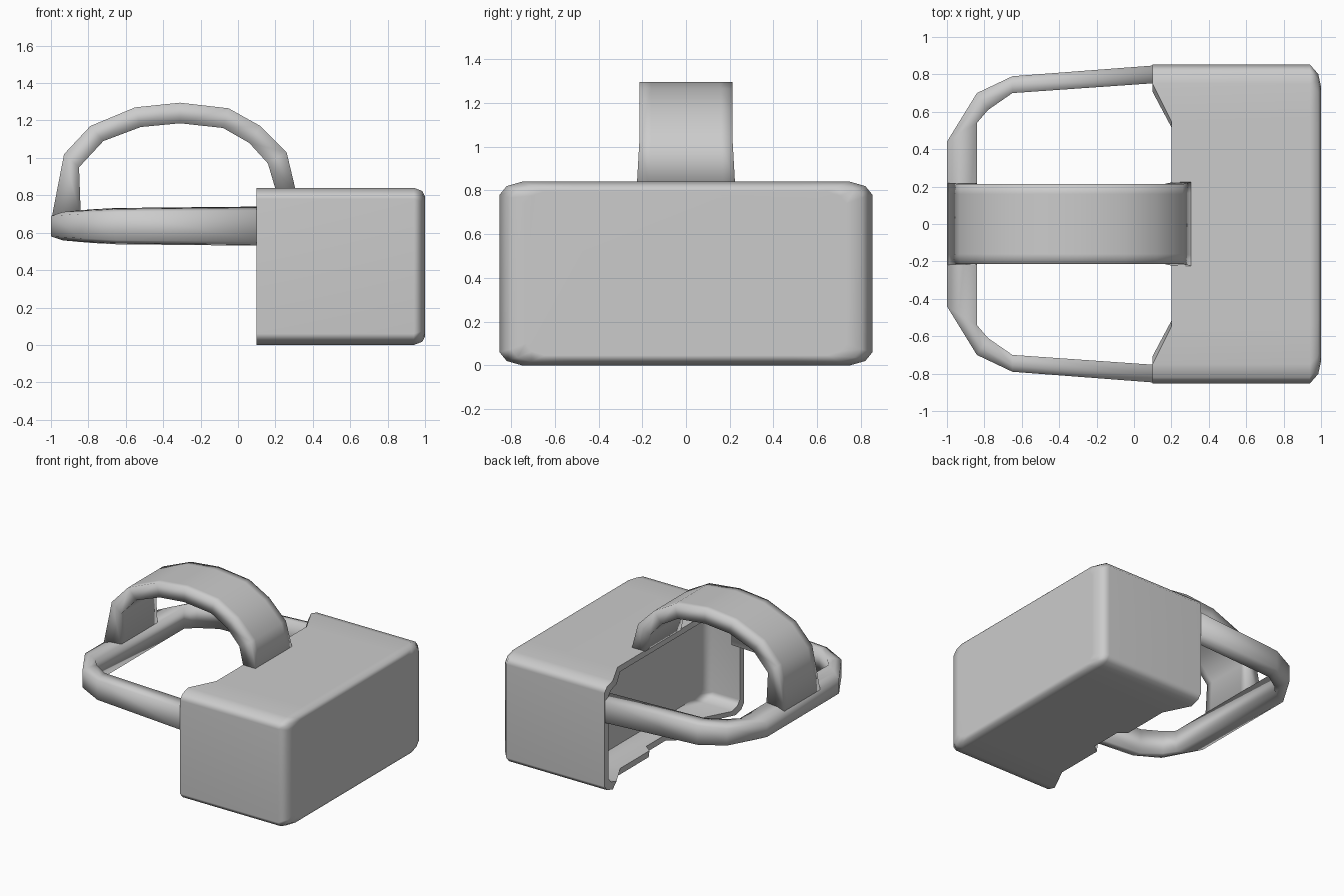
import bpy, bmesh

if "Cube" in bpy.data.objects:
    bpy.data.objects.remove(bpy.data.objects["Cube"])


def loft(name, rings, angle):
    """Skin a list of equal-length vertex rings into one capped object."""
    bm = bmesh.new()
    vs = [[bm.verts.new(p) for p in r] for r in rings]
    m = len(rings[0])
    for a, b in zip(vs, vs[1:]):
        for j in range(m):
            k = (j + 1) % m
            bm.faces.new((a[j], a[k], b[k], b[j]))
    bm.faces.new(vs[0])
    bm.faces.new(vs[-1][::-1])
    bmesh.ops.recalc_face_normals(bm, faces=bm.faces)
    me = bpy.data.meshes.new(name)
    bm.to_mesh(me)
    bm.free()
    ob = bpy.data.objects.new(name, me)
    bpy.context.collection.objects.link(ob)
    bpy.context.view_layer.objects.active = ob
    ob.select_set(True)
    bpy.ops.object.shade_smooth_by_angle(angle=angle)
    ob.select_set(False)
    return ob


# Visor shell: half outline (y, z, x of the rear rim), mirrored across y
half = [(0.12, 0.00, 0.26), (0.17, 0.00, 0.20), (0.55, 0.00, 0.20),
        (0.75, 0.00, 0.10), (0.82, 0.02, 0.10), (0.853, 0.06, 0.10),
        (0.853, 0.78, 0.10), (0.82, 0.82, 0.10), (0.75, 0.84, 0.10),
        (0.55, 0.84, 0.20), (0.17, 0.84, 0.20), (0.12, 0.84, 0.20)]
outline = half + [(-y, z, x) for y, z, x in reversed(half)]


def section(x=None, sy=1.0, sz=1.0):
    return [(rim if x is None else x, y * sy, 0.42 + (z - 0.42) * sz)
            for y, z, rim in outline]


shell = loft("visor_shell", [
    section(1.0, 0.86, 0.89),
    section(0.985, 0.94, 0.96),
    section(0.94),
    section(),
    section(None, 0.94, 0.89),
    section(0.33, 0.94, 0.89),
    section(0.39, 0.86, 0.80),
], 1.0)
# Keep the broad faces flat between the rounded edges
weighted = shell.modifiers.new("flat_faces", 'WEIGHTED_NORMAL')
weighted.keep_sharp = True

# Head strap: outer and inner plan points with half heights, mirrored across y
strap = [((0.14, 0.85), (0.14, 0.755), 0.085, 0.105),
         ((-0.65, 0.79), (-0.65, 0.70), 0.075, 0.097),
         ((-0.84, 0.70), (-0.78, 0.61), 0.065, 0.09),
         ((-1.00, 0.44), (-0.84, 0.54), 0.055, 0.085)]
strap += [((ox, -oy), (ix, -iy), a, b)
          for (ox, oy), (ix, iy), a, b in reversed(strap)]
rings = []
for (ox, oy), (ix, iy), a, b in strap:
    mx, my = ox + (ix - ox) * 0.4, oy + (iy - oy) * 0.4
    mh = a + (b - a) * 0.7
    c = 0.635
    rings.append([(ox, oy, c - a), (mx, my, c - mh), (ix, iy, c - b),
                  (ix, iy, c + b), (mx, my, c + mh), (ox, oy, c + a)])
loft("head_strap", rings, 3.0)

# Top strap: outer point, inner point and half width along the arch
arch = [((-1.00, 0.66), (-0.84, 0.68), 0.22),
        ((-0.93, 1.02), (-0.85, 0.95), 0.213),
        ((-0.79, 1.17), (-0.72, 1.09), 0.213),
        ((-0.55, 1.27), (-0.52, 1.165), 0.213),
        ((-0.31, 1.295), (-0.31, 1.185), 0.213),
        ((-0.05, 1.265), (-0.08, 1.16), 0.213),
        ((0.12, 1.17), (0.06, 1.08), 0.213),
        ((0.26, 1.03), (0.16, 0.97), 0.213),
        ((0.31, 0.82), (0.21, 0.80), 0.225)]
loft("top_strap", [[(ox, y, oz) for y in (-w, -w * 0.75, w * 0.75, w)] +
                   [(ix, y, iz) for y in (w, w * 0.75, -w * 0.75, -w)]
                   for (ox, oz), (ix, iz), w in arch], 3.0)
